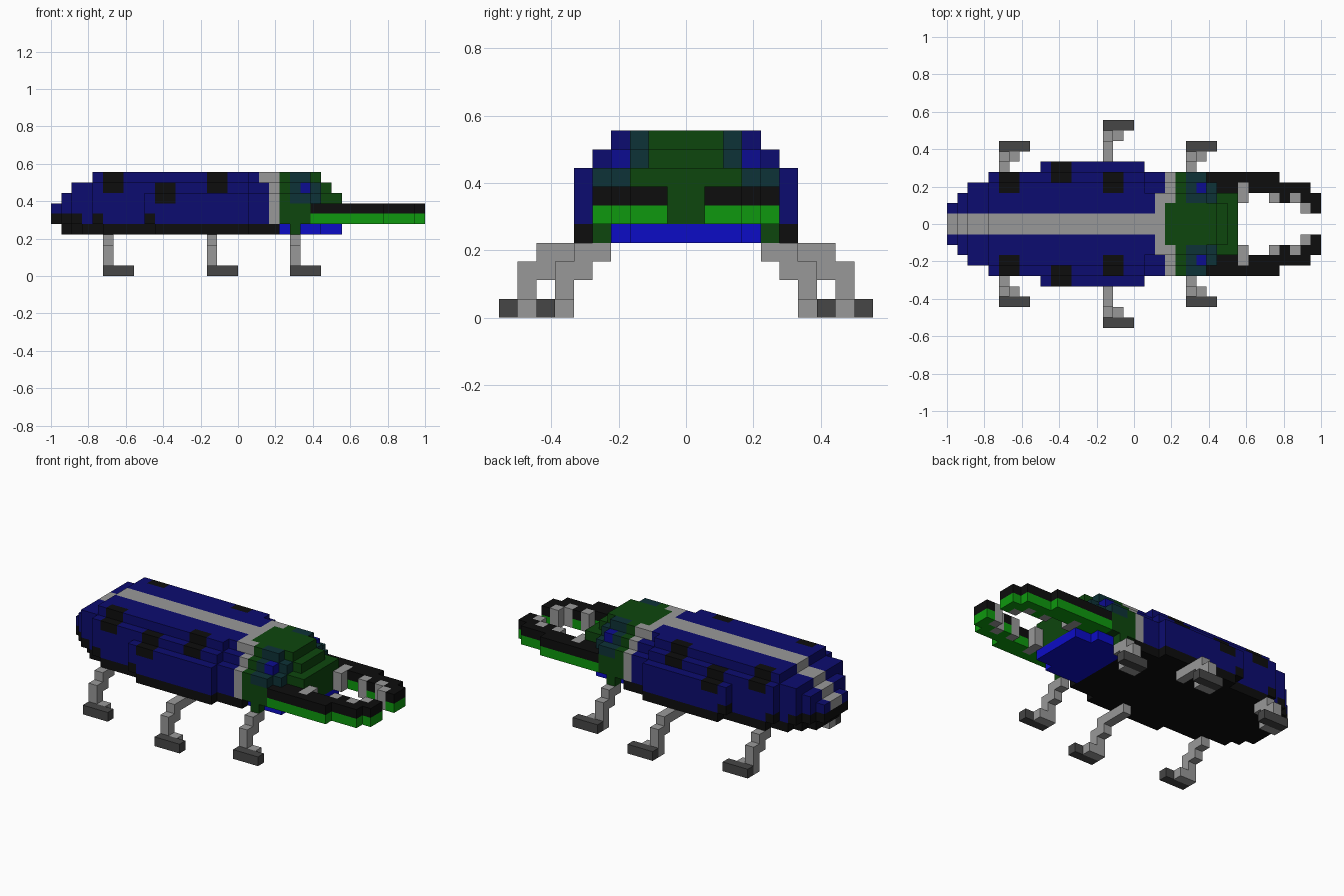
import bpy, bmesh

cube = bpy.data.objects.get("Cube")
if cube:
    bpy.data.objects.remove(cube)

U = 1 / 18  # edge length of one block


def lin(c):
    c /= 255
    return c / 12.92 if c <= 0.04045 else ((c + 0.055) / 1.055) ** 2.4


PALETTE = {
    "navy": (12, 12, 112), "black": (13, 13, 13), "light_grey": (153, 153, 153),
    "dark_grey": (70, 70, 70), "dark_green": (13, 70, 13), "bright_green": (14, 153, 14),
    "teal": (13, 50, 55), "eye_blue": (12, 12, 145), "jaw_blue": (12, 12, 198),
}
MATS = {}
for name, rgb in PALETTE.items():
    m = bpy.data.materials.new(name)
    m.use_nodes = True
    col = tuple(lin(c) for c in rgb) + (1,)
    m.diffuse_color = col
    bsdf = m.node_tree.nodes["Principled BSDF"]
    bsdf.inputs["Base Color"].default_value = col
    bsdf.inputs["Roughness"].default_value = 0.9
    MATS[name] = m

# For each direction: outward step and the four corners of that block face
SIDES = [
    ((1, 0, 0), ((1, 0, 0), (1, 1, 0), (1, 1, 1), (1, 0, 1))),
    ((-1, 0, 0), ((0, 0, 0), (0, 0, 1), (0, 1, 1), (0, 1, 0))),
    ((0, 1, 0), ((0, 1, 0), (0, 1, 1), (1, 1, 1), (1, 1, 0))),
    ((0, -1, 0), ((0, 0, 0), (1, 0, 0), (1, 0, 1), (0, 0, 1))),
    ((0, 0, 1), ((0, 0, 1), (1, 0, 1), (1, 1, 1), (0, 1, 1))),
    ((0, 0, -1), ((0, 0, 0), (0, 1, 0), (1, 1, 0), (1, 0, 0))),
]


def fill(cells, colour, xs, ys, zs):
    """Set a box of blocks, given as half-open ranges, to one colour."""
    for x in range(*xs):
        for y in range(*ys):
            for z in range(*zs):
                cells[x, y, z] = colour


def build(name, cells):
    """Skin the +y half of a block part and mirror it across y = 0."""
    bm = bmesh.new()
    used = sorted(set(cells.values()))
    verts = {}
    for (x, y, z), colour in cells.items():
        for (dx, dy, dz), corners in SIDES:
            if (x + dx, y + dy, z + dz) in cells or y + dy < 0:
                continue
            ring = []
            for cx, cy, cz in corners:
                key = (x + cx, y + cy, z + cz)
                if key not in verts:
                    verts[key] = bm.verts.new([k * U for k in key])
                ring.append(verts[key])
            bm.faces.new(ring).material_index = used.index(colour)
    me = bpy.data.meshes.new(name)
    bm.to_mesh(me)
    bm.free()
    for colour in used:
        me.materials.append(MATS[colour])
    ob = bpy.data.objects.new(name, me)
    bpy.context.collection.objects.link(ob)
    mod = ob.modifiers.new("mirror", "MIRROR")
    mod.use_axis = (False, True, False)
    mod.merge_threshold = 0.0005


def half(x):
    """Half width of the shell in plan, stepping out from the tail."""
    steps = ((-18, 2), (-17, 3), (-16, 4), (-14, 5), (-9, 6), (1, 5))
    return next((w for start, w in reversed(steps) if x >= start), 0)


# Shell: layers narrow towards the top and begin later at the tail
shell = {}
LAYERS = {5: (-18, 6), 6: (-18, 6), 7: (-17, 6), 8: (-16, 5), 9: (-14, 4)}
for z, (start, cap) in LAYERS.items():
    for x in range(start, 4):
        width = min(half(x), cap - (x >= 1))
        for y in range(width):
            colour = "navy"
            if x == 3 or (x == 2 and z == 9):
                colour = "light_grey"           # collar
            elif y == 0 and z >= 6:
                colour = "light_grey"           # back stripe
            elif z == 5 and y >= half(x - 1):
                colour = "black"                # stepped lower rim
            shell[x, y, z] = colour
fill(shell, "dark_green", (3, 4), (0, 2), (9, 10))
# Spots on the shoulders of the shell
for x, low in ((-13, 8), (-8, 7), (-3, 8)):
    for z in (low, low + 1):
        for i in (x, x + 1):
            shell[i, LAYERS[z][1] - 1, z] = "black"
build("shell", shell)

# Belly plate
belly = {}
for x in range(-17, 4):
    fill(belly, "black", (x, x + 1), (0, min(half(x), half(x - 1))), (4, 5))
build("belly", belly)

# Head, stepping down towards the front
head = {}
fill(head, "dark_green", (4, 7), (0, 5), (5, 8))
fill(head, "dark_green", (7, 10), (0, 3), (5, 8))
fill(head, "dark_green", (4, 5), (0, 4), (8, 9))
fill(head, "dark_green", (4, 5), (0, 3), (9, 10))
fill(head, "dark_green", (5, 9), (0, 2), (8, 9))
fill(head, "dark_green", (5, 8), (0, 2), (9, 10))
fill(head, "dark_green", (5, 6), (4, 5), (4, 5))
# Eye socket and eye
fill(head, "teal", (5, 7), (3, 5), (7, 8))
fill(head, "teal", (7, 8), (3, 4), (7, 8))
fill(head, "teal", (5, 8), (2, 3), (8, 9))
fill(head, "teal", (5, 7), (2, 3), (9, 10))
fill(head, "teal", (5, 6), (3, 4), (8, 9))
fill(head, "eye_blue", (6, 7), (3, 4), (8, 9))
build("head", head)

# Lower jaw
jaw = {}
fill(jaw, "jaw_blue", (4, 8), (0, 4), (4, 5))
fill(jaw, "jaw_blue", (8, 10), (0, 3), (4, 5))
build("lower_jaw", jaw)

# Pincers curve inwards: green below, black above, with grey teeth
pincers = {}
for z, colour in ((5, "bright_green"), (6, "black")):
    for xs, ys in (((7, 14), (3, 5)), ((14, 17), (2, 4)), ((17, 18), (1, 3))):
        fill(pincers, colour, xs, ys, (z, z + 1))
for x, ys in ((10, (2, 4)), (13, (2, 3)), (15, (2, 3)), (16, (1, 2))):
    fill(pincers, "light_grey", (x, x + 1), ys, (5, 7))
build("pincers", pincers)

# Legs step outwards to the ground, each ending in a long foot
for name, x, y in (("rear_legs", -13, 4), ("middle_legs", -3, 6), ("front_legs", 5, 4)):
    leg = {}
    fill(leg, "light_grey", (x, x + 1), (4, y + 2), (3, 4))
    fill(leg, "light_grey", (x, x + 1), (y + 1, y + 3), (2, 3))
    fill(leg, "light_grey", (x, x + 1), (y + 2, y + 3), (0, 2))
    fill(leg, "light_grey", (x + 1, x + 2), (y + 2, y + 3), (0, 1))
    fill(leg, "dark_grey", (x, x + 3), (y + 3, y + 4), (0, 1))
    build(name, leg)
